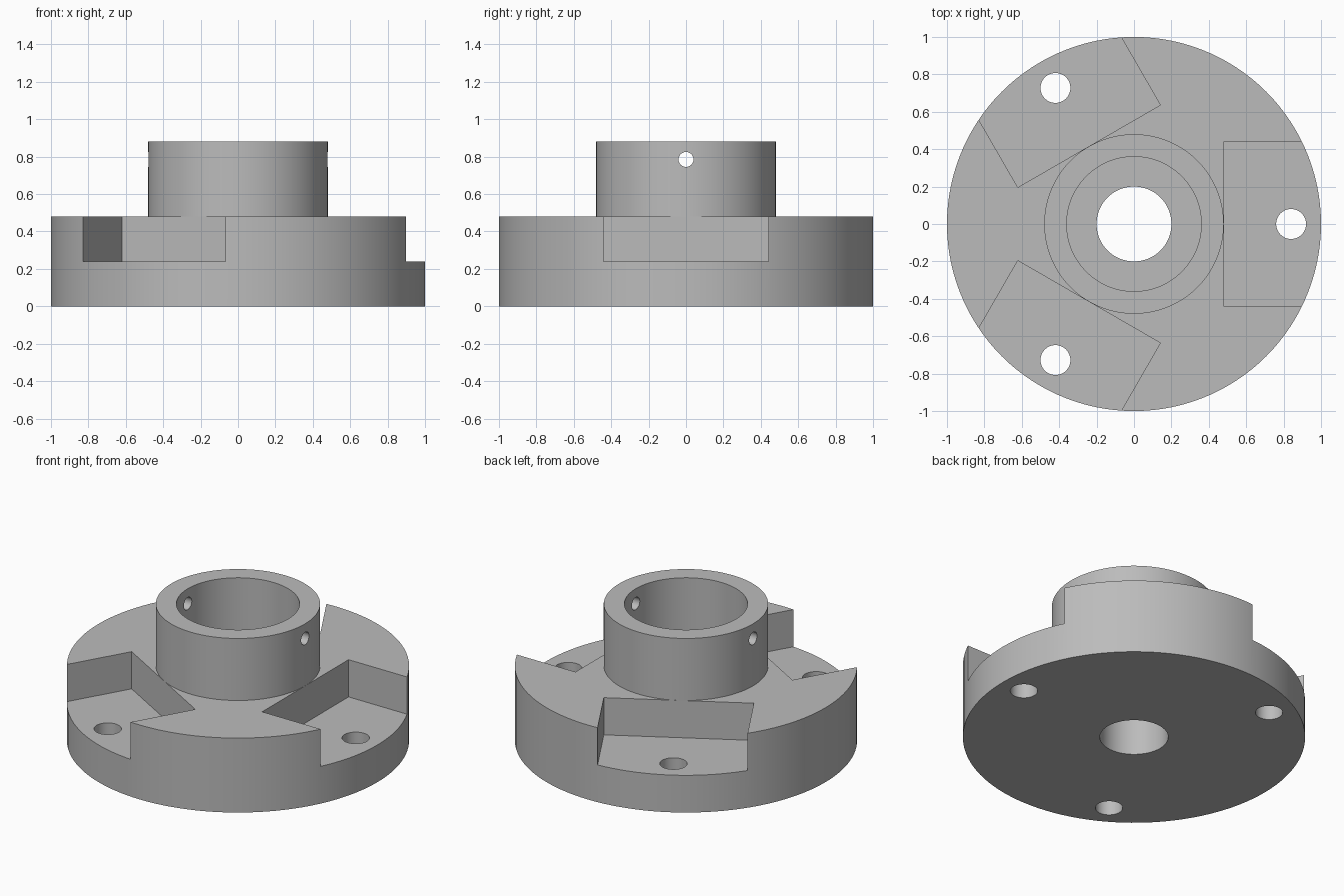
import bpy, bmesh
from math import radians, pi
from mathutils import Matrix, Vector

if "Cube" in bpy.data.objects:
    bpy.data.objects.remove(bpy.data.objects["Cube"], do_unlink=True)

SEGMENTS = 120
POCKET_ANGLES = (0, 120, 240)

# single machined-metal colour
grey = bpy.data.materials.new("machined grey")
grey.use_nodes = True
colour = (0.5, 0.5, 0.5, 1)
grey.diffuse_color = colour
grey.node_tree.nodes["Principled BSDF"].inputs["Base Color"].default_value = colour


def add_object(name, bm):
    bmesh.ops.recalc_face_normals(bm, faces=bm.faces)
    mesh = bpy.data.meshes.new(name)
    bm.to_mesh(mesh)
    bm.free()
    mesh.materials.append(grey)
    obj = bpy.data.objects.new(name, mesh)
    bpy.context.collection.objects.link(obj)
    return obj


def lathe(name, profile):
    """Revolve a closed (radius, height) profile around z."""
    bm = bmesh.new()
    verts = [bm.verts.new((r, 0, z)) for r, z in profile]
    edges = [bm.edges.new((v, verts[i - 1])) for i, v in enumerate(verts)]
    bmesh.ops.spin(bm, geom=verts + edges, cent=(0, 0, 0), axis=(0, 0, 1),
                   angle=2 * pi, steps=SEGMENTS, use_merge=True)
    bmesh.ops.remove_doubles(bm, verts=bm.verts, dist=1e-5)
    return add_object(name, bm)


def cylinder(name, radius, depth, matrix):
    bm = bmesh.new()
    bmesh.ops.create_cone(bm, cap_ends=True, segments=48, radius1=radius,
                          radius2=radius, depth=depth, matrix=matrix)
    return add_object(name, bm)


def box(name, low, high, matrix):
    low, high = Vector(low), Vector(high)
    bm = bmesh.new()
    bmesh.ops.create_cube(bm, size=1, matrix=matrix @ Matrix.Translation((low + high) / 2)
                          @ Matrix.Diagonal((*(high - low), 1)))
    return add_object(name, bm)


# flanged hub: stepped bore inside, collar on top of the disc
hub = lathe("flanged_hub", [(0.2, 0), (1, 0), (1, 0.48), (0.48, 0.48),
                            (0.48, 0.88), (0.36, 0.88), (0.36, 0.48), (0.2, 0.48)])

# three rim pockets, each with a bolt hole
cutters = []
for angle in POCKET_ANGLES:
    turn = Matrix.Rotation(radians(angle), 4, "Z")
    cutters.append(box("pocket_cutter", (0.4805, -0.44, 0.24), (1.2, 0.44, 0.6), turn))
    cutters.append(cylinder("bolt_hole_cutter", 0.08, 1,
                            turn @ Matrix.Translation((0.84, 0, 0.2))))

# cross pin hole through the collar
cutters.append(cylinder("pin_hole_cutter", 0.04, 1.4,
                        Matrix.Translation((0, 0, 0.785)) @ Matrix.Rotation(pi / 2, 4, "Y")))

bpy.context.view_layer.objects.active = hub
for cutter in cutters:
    cut = hub.modifiers.new(cutter.name, "BOOLEAN")
    cut.operation = "DIFFERENCE"
    cut.solver = "EXACT"
    cut.object = cutter
    bpy.ops.object.modifier_apply(modifier=cut.name)
    bpy.data.objects.remove(cutter, do_unlink=True)

# smooth round walls, crisp machined edges
bpy.ops.object.select_all(action="DESELECT")
hub.select_set(True)
bpy.ops.object.shade_smooth_by_angle(angle=radians(30))
